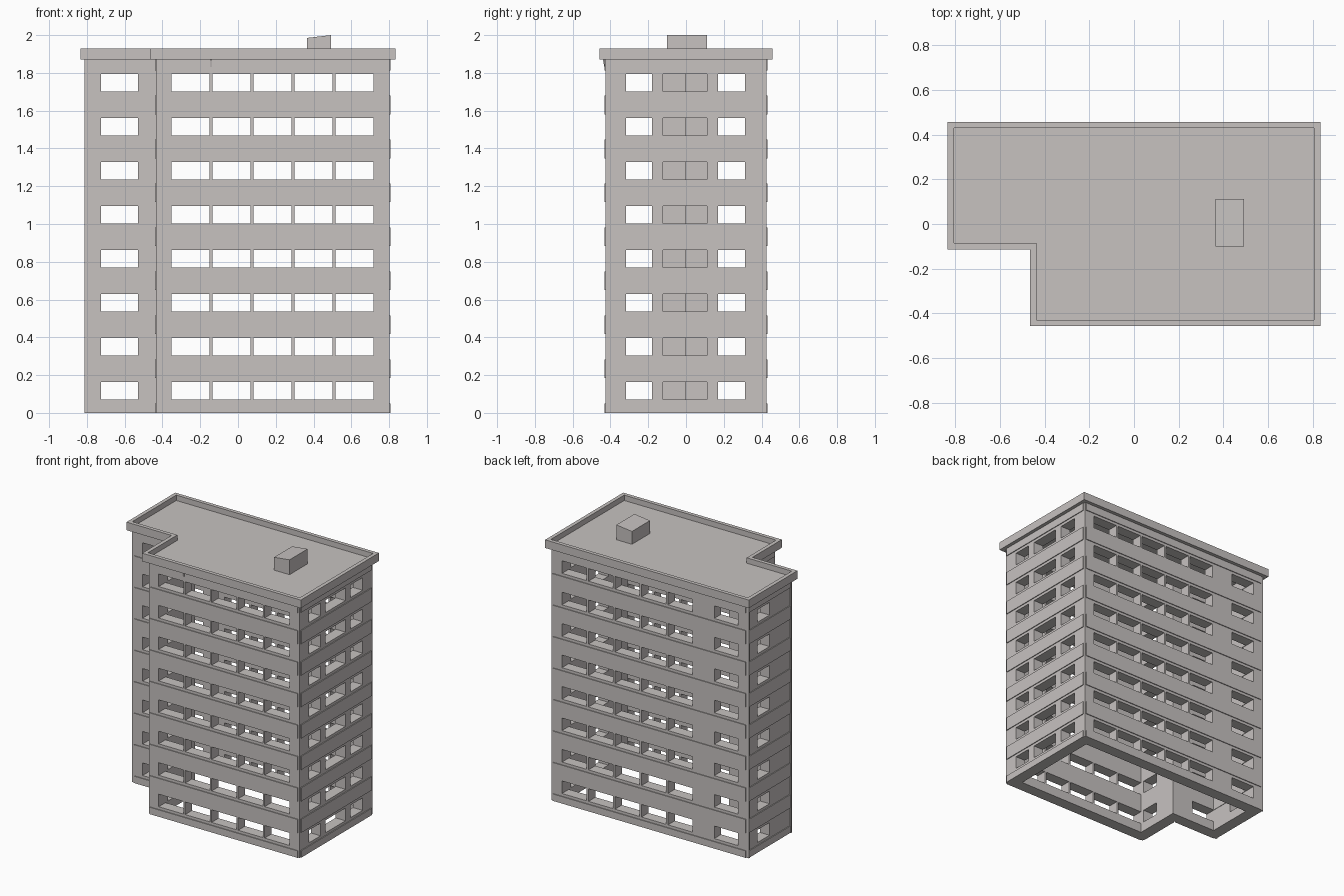
import bpy, bmesh
from mathutils import Vector

cube = bpy.data.objects.get("Cube")
if cube:
    bpy.data.objects.remove(cube)

concrete = bpy.data.materials.new("warm grey concrete")
concrete.use_nodes = True
colour = (0.57, 0.54, 0.53, 1)
concrete.diffuse_color = colour
concrete.node_tree.nodes["Principled BSDF"].inputs["Base Color"].default_value = colour


def finish(name, bm):
    bmesh.ops.recalc_face_normals(bm, faces=bm.faces)
    mesh = bpy.data.meshes.new(name)
    bm.to_mesh(mesh)
    bm.free()
    mesh.materials.append(concrete)
    obj = bpy.data.objects.new(name, mesh)
    bpy.context.collection.objects.link(obj)
    return obj


def add_box(bm, xs, ys, zs):
    verts = bmesh.ops.create_cube(bm, size=1)["verts"]
    for v in verts:
        v.co = [b if c > 0 else a for c, (a, b) in zip(v.co, (xs, ys, zs))]
    return verts


def ell(inset):
    """L-shaped plan, moved inwards from the roof edge."""
    x, y, nx, ny = 0.834 - inset, 0.457 - inset, -0.465 + inset, -0.113 + inset
    return [(-x, ny), (nx, ny), (nx, -y), (x, -y), (x, y), (-x, y)]


def prism(name, inset, z0, z1):
    bm = bmesh.new()
    base = bm.faces.new([bm.verts.new((x, y, z0)) for x, y in ell(inset)])
    top = bmesh.ops.extrude_face_region(bm, geom=[base])["geom"]
    for v in top:
        if isinstance(v, bmesh.types.BMVert):
            v.co.z = z1
    return finish(name, bm)


def cut(obj, cutter):
    mod = obj.modifiers.new("cut", "BOOLEAN")
    mod.operation, mod.solver, mod.object = "DIFFERENCE", "EXACT", cutter
    cutter.hide_render = True
    cutter.hide_set(True)
    cutter.display_type = "WIRE"


# Window grid
FLOORS, PITCH, SILL, HEIGHT = 8, 0.2328, 0.071, 0.093
WALL_TOP, SKIN, WALL = 1.87, 0.032, 0.08
columns = [(-0.725, -0.529)] + [(-0.352 + i * 0.217, -0.15 + i * 0.217) for i in range(5)]
side_columns = [(-1, -0.317, -0.18), (0.6, -0.122, 0.111), (-1, 0.169, 0.312)]

# Hollow wall shell, open underneath, with window openings
walls = prism("outer_walls", SKIN, 0, WALL_TOP)
cut(walls, prism("hollow_cutter", SKIN + WALL, -0.1, WALL_TOP + 0.1))
front_bars, side_bars = bmesh.new(), bmesh.new()
for floor in range(FLOORS):
    z = SILL + floor * PITCH
    for xs in columns:
        add_box(front_bars, xs, (-1, 1), (z, z + HEIGHT))
    for start, y0, y1 in side_columns:
        add_box(side_bars, (start, 1), (y0, y1), (z, z + HEIGHT))
cut(walls, finish("front_window_cutter", front_bars))
cut(walls, finish("side_window_cutter", side_bars))

# Raised floor bands that stop short of the corners
bands = bmesh.new()
plan = [Vector(p) for p in ell(SKIN)]
for a, b in zip(plan, plan[1:] + plan[:1]):
    along = (b - a).normalized()
    out = Vector((along.y, -along.x)) * 0.006
    p, q = a + along * 0.012, b - along * 0.012 + out
    for floor in range(FLOORS + 1):
        low = max(0, SILL + (floor - 1) * PITCH + HEIGHT + 0.02)
        high = min(WALL_TOP, SILL + floor * PITCH - 0.02)
        add_box(bands, sorted((p.x, q.x)), sorted((p.y, q.y)), (low, high))
finish("floor_bands", bands)

# Slim corner posts on the narrow end
posts = bmesh.new()
for y in (-0.081, 0.413):
    add_box(posts, (-0.812, -0.795), (y, y + 0.012), (0, WALL_TOP))
finish("corner_posts", posts)

# Overhanging roof with a sunken deck
roof = prism("roof", 0, WALL_TOP, 1.93)
cut(roof, prism("deck_cutter", 0.028, 1.89, 2.1))

# Roof hut with a gently sloping top
hut = bmesh.new()
for v in add_box(hut, (0.365, 0.492), (-0.1, 0.111), (1.885, 2.0)):
    if v.co.x < 0.4 and v.co.z > 1.95:
        v.co.z = 1.985
finish("roof_hut", hut)

# Small tapered bracket below the front eave
bracket = bmesh.new()
for v in add_box(bracket, (-0.149, -0.137), (-0.441, -0.42), (1.83, 1.875)):
    if v.co.z < 1.85 and v.co.y < -0.43:
        v.co.y = -0.432
finish("eave_bracket", bracket)
